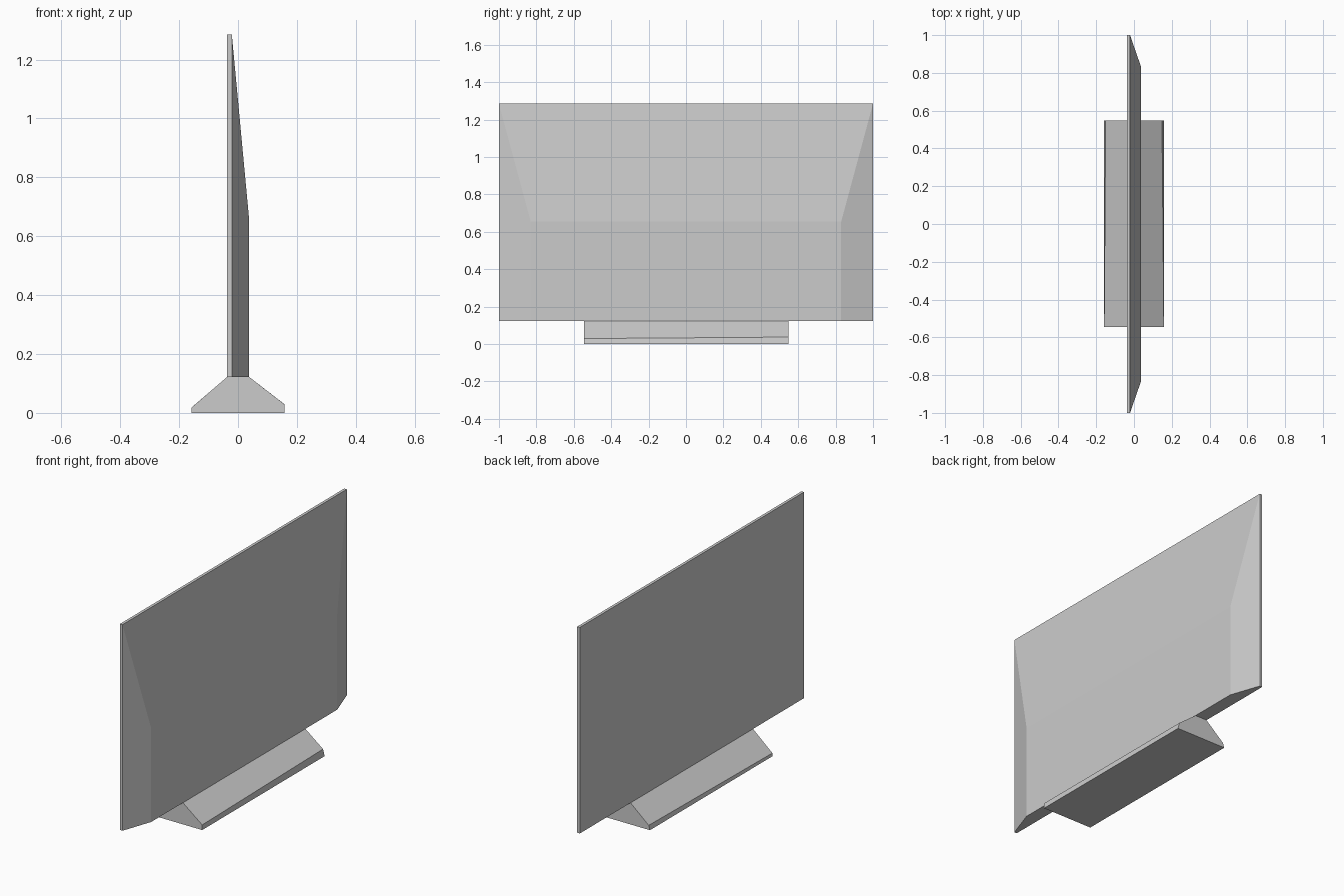
import bpy, bmesh

if "Cube" in bpy.data.objects:
    bpy.data.objects.remove(bpy.data.objects["Cube"])


def loft(name, first, second):
    """Closed solid joining two matching outlines."""
    bm = bmesh.new()
    a = [bm.verts.new(p) for p in first]
    b = [bm.verts.new(p) for p in second]
    n = len(a)
    bm.faces.new(a)
    bm.faces.new(b[::-1])
    for i in range(n):
        j = (i + 1) % n
        bm.faces.new((a[j], a[i], b[i], b[j]))
    bmesh.ops.recalc_face_normals(bm, faces=bm.faces[:])
    mesh = bpy.data.meshes.new(name)
    bm.to_mesh(mesh)
    bm.free()
    obj = bpy.data.objects.new(name, mesh)
    bpy.context.collection.objects.link(obj)
    return obj


def rectangle(x, half_width, bottom, top):
    return [(x, -half_width, bottom), (x, half_width, bottom),
            (x, half_width, top), (x, -half_width, top)]


def section(profile, y):
    return [(x, y, z) for x, z in profile]


BOTTOM, TOP = 0.122, 1.285

# Thin flat screen slab
loft("screen_panel", rectangle(-0.037, 1.0, BOTTOM, TOP),
     rectangle(-0.021, 1.0, BOTTOM, TOP))

# Rear housing, tapering in at the sides and from the top
loft("rear_housing", rectangle(-0.021, 1.0, BOTTOM, TOP),
     rectangle(0.038, 0.83, BOTTOM, 0.655))

# Wedge stand, with the lip growing slightly towards one end
near_end = [(-0.158, 0), (0.158, 0), (0.158, 0.029),
            (0.038, BOTTOM), (-0.037, BOTTOM), (-0.158, 0.018)]
far_end = [(-0.158, 0), (0.158, 0), (0.148, 0.037),
           (0.038, BOTTOM), (-0.037, BOTTOM), (-0.15, 0.025)]
loft("stand", section(near_end, -0.545), section(far_end, 0.547))
